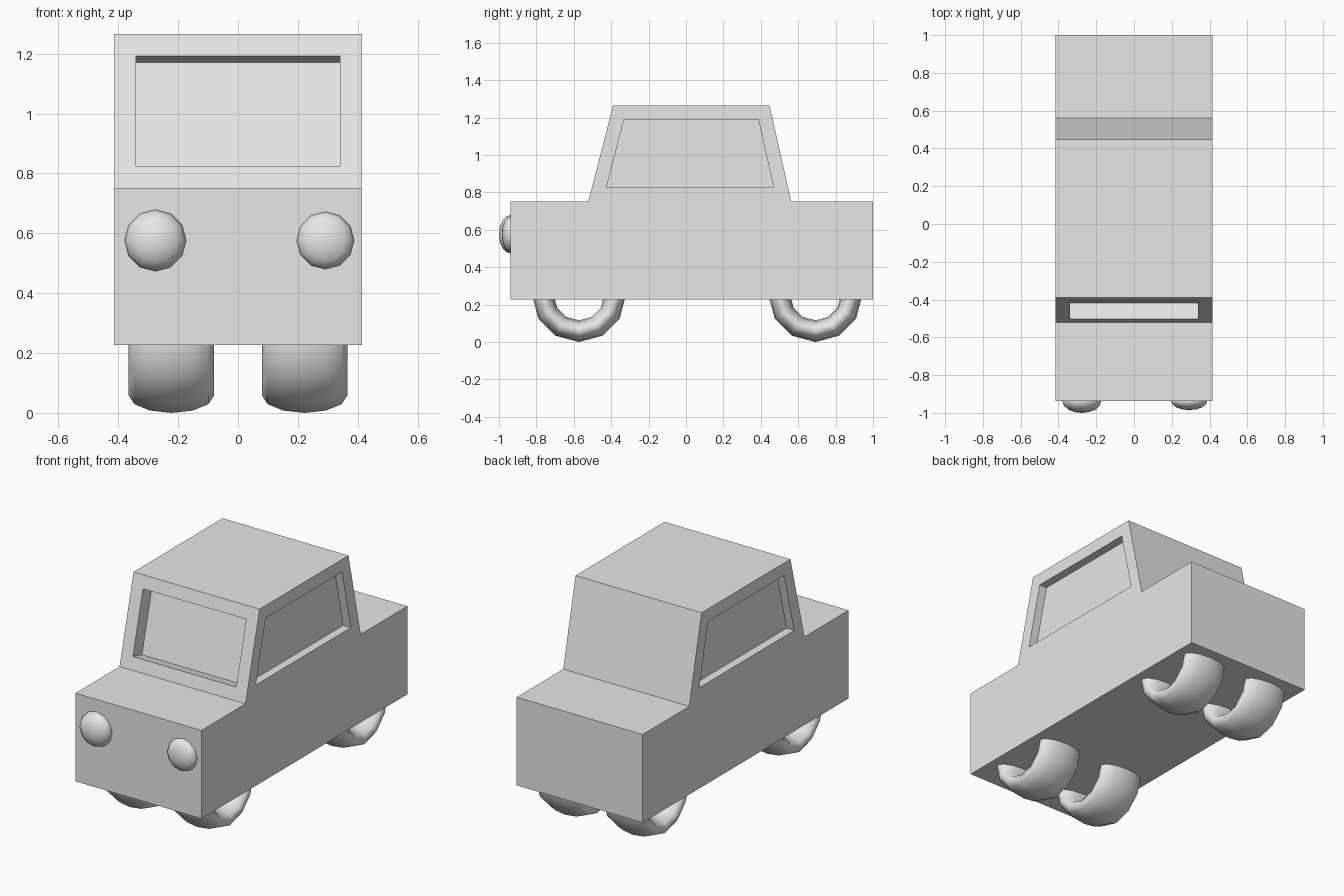
import bpy, bmesh
from math import radians
from mathutils import Matrix, Vector

if "Cube" in bpy.data.objects:
    bpy.data.objects.remove(bpy.data.objects["Cube"], do_unlink=True)

grey = bpy.data.materials.new("light grey")
grey.use_nodes = True
grey.diffuse_color = (0.8, 0.8, 0.8, 1)
grey.node_tree.nodes["Principled BSDF"].inputs["Base Color"].default_value = (0.8, 0.8, 0.8, 1)

HALF_WIDTH = 0.415
HOOD_Z = 0.752


def finish(name, bm, smooth=False):
    bmesh.ops.recalc_face_normals(bm, faces=bm.faces)
    mesh = bpy.data.meshes.new(name)
    bm.to_mesh(mesh)
    bm.free()
    mesh.materials.append(grey)
    for poly in mesh.polygons:
        poly.use_smooth = smooth
    obj = bpy.data.objects.new(name, mesh)
    bpy.context.collection.objects.link(obj)
    return obj


def side_prism(outline):
    """Extrude a (y, z) outline across the full width of the car."""
    bm = bmesh.new()
    face = bm.faces.new([bm.verts.new((-HALF_WIDTH, y, z)) for y, z in outline])
    new = bmesh.ops.extrude_face_region(bm, geom=[face])["geom"]
    verts = [g for g in new if isinstance(g, bmesh.types.BMVert)]
    bmesh.ops.translate(bm, verts=verts, vec=(2 * HALF_WIDTH, 0, 0))
    bmesh.ops.recalc_face_normals(bm, faces=bm.faces)
    return bm


# Lower body
finish("lower_body", side_prism([(-0.937, 0.227), (1, 0.227), (1, HOOD_Z), (-0.937, HOOD_Z)]))

# Cabin with recessed windscreen and side windows
bm = side_prism([(-0.522, HOOD_Z), (0.562, HOOD_Z), (0.447, 1.265), (-0.39, 1.265)])
windows = [(f, 0.05 if abs(f.normal.x) > 0.9 else 0.088)
           for f in bm.faces if abs(f.normal.x) > 0.9 or f.normal.y < -0.9]
for face, depth in windows:
    inward = face.normal * -depth
    bmesh.ops.inset_individual(bm, faces=[face], thickness=0.075, use_even_offset=True)
    pane = bmesh.ops.extrude_discrete_faces(bm, faces=[face])["faces"][0]
    bmesh.ops.translate(bm, verts=pane.verts[:], vec=inward)
bmesh.ops.delete(bm, geom=[f for f in bm.faces if f.normal.z < -0.99 and
                           f.calc_center_median().z < HOOD_Z + 0.01], context="FACES")
finish("cabin", bm)


# Wheels: wide rings around the x axis
def wheel(name, x, y, major=0.193, minor=0.058, half_width=0.1425, sides=12):
    bm = bmesh.new()
    ring = [bm.verts.new((half_width * c.x, 0, major + minor * c.y))
            for c in (Matrix.Rotation(radians(360 * i / sides), 2) @ Vector((1, 0))
                      for i in range(sides))]
    edges = [bm.edges.new((ring[i], ring[(i + 1) % sides])) for i in range(sides)]
    bmesh.ops.spin(bm, geom=ring + edges, cent=(0, 0, 0), axis=(1, 0, 0),
                   angle=radians(360), steps=sides, use_merge=True)
    bmesh.ops.remove_doubles(bm, verts=bm.verts, dist=0.0005)
    finish(name, bm, True).location = (x, y, major + minor)


for side, x in (("left", 0.2225), ("right", -0.2225)):
    for end, y in (("front", -0.572), ("rear", 0.692)):
        wheel(f"{end}_{side}_wheel", x, y)


# Headlights: flattened balls set in the nose
def headlight(name, x, radius, depth):
    bm = bmesh.new()
    bmesh.ops.create_uvsphere(bm, u_segments=12, v_segments=8, radius=1)
    bmesh.ops.rotate(bm, verts=bm.verts, matrix=Matrix.Rotation(radians(90), 3, "X"))
    bmesh.ops.scale(bm, verts=bm.verts, vec=(radius, depth, radius))
    finish(name, bm, True).location = (x, -0.937, 0.576)


headlight("right_headlight", -0.276, 0.103, 0.063)
headlight("left_headlight", 0.292, 0.096, 0.048)
